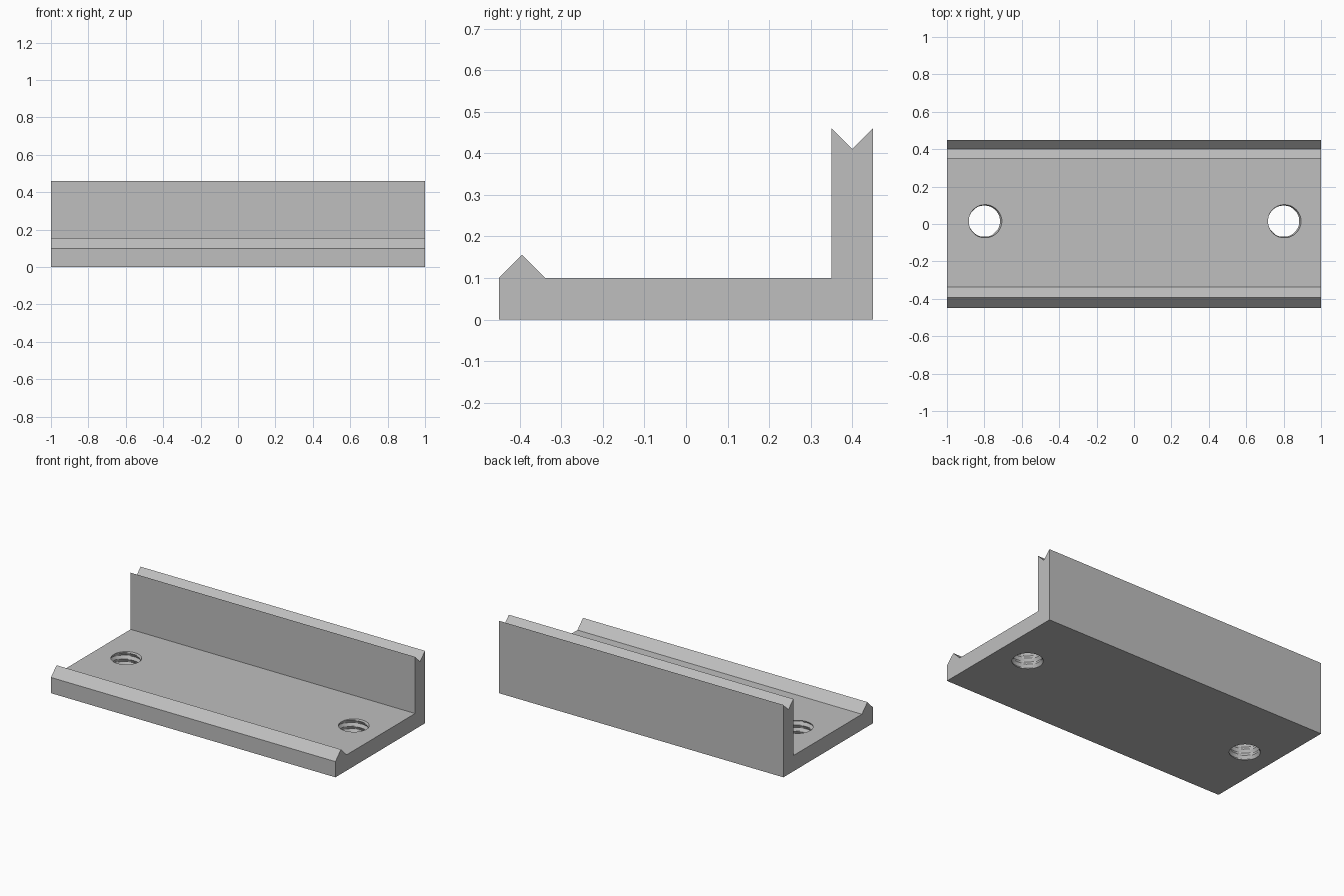
import bpy, bmesh, math

cube = bpy.data.objects.get("Cube")
if cube:
    bpy.data.objects.remove(cube)

# Plain grey material
grey = bpy.data.materials.new("grey")
grey.use_nodes = True
colour = (0.52, 0.52, 0.52, 1)
grey.diffuse_color = colour
grey.node_tree.nodes["Principled BSDF"].inputs["Base Color"].default_value = colour


def make_object(name, bm):
    bmesh.ops.recalc_face_normals(bm, faces=bm.faces)
    mesh = bpy.data.meshes.new(name)
    bm.to_mesh(mesh)
    bm.free()
    mesh.materials.append(grey)
    obj = bpy.data.objects.new(name, mesh)
    bpy.context.collection.objects.link(obj)
    return obj


def threaded_cutter(name, x, y, inner=0.083, depth=0.011, pitch=0.04):
    """Rod with a helical ridge, used to cut a tapped hole."""
    bm = bmesh.new()
    sides, rows, low, high = 48, 28, -0.02, 0.12
    rings = []
    for j in range(rows + 1):
        z = low + (high - low) * j / rows
        ring = []
        for i in range(sides):
            phase = (z / pitch - i / sides) % 1
            r = inner + depth * (1 - abs(2 * phase - 1))
            a = math.tau * i / sides
            ring.append(bm.verts.new((x + r * math.cos(a), y + r * math.sin(a), z)))
        rings.append(ring)
    for lower, upper in zip(rings, rings[1:]):
        for i in range(sides):
            k = (i + 1) % sides
            bm.faces.new((lower[i], lower[k], upper[k]))
            bm.faces.new((lower[i], upper[k], upper[i]))
    bm.faces.new(rings[0])
    bm.faces.new(rings[-1])
    cutter = make_object(name, bm)
    cutter.hide_render = True
    cutter.hide_viewport = True
    return cutter


# Angle bracket: base, front ridge and grooved back wall in one extruded section
section = [(-0.45, 0), (0.45, 0), (0.45, 0.46), (0.40, 0.41), (0.35, 0.46),
           (0.35, 0.10), (-0.338, 0.10), (-0.394, 0.156), (-0.45, 0.10)]
bm = bmesh.new()
end = bm.faces.new([bm.verts.new((-1, y, z)) for y, z in section])
extruded = bmesh.ops.extrude_face_region(bm, geom=[end])["geom"]
bmesh.ops.translate(bm, vec=(2, 0, 0),
                    verts=[v for v in extruded if isinstance(v, bmesh.types.BMVert)])
bracket = make_object("angle_bracket", bm)

# Two tapped holes through the base
cutters = [threaded_cutter(name, x, 0.015)
           for name, x in (("left_hole_cutter", 0.8), ("right_hole_cutter", -0.8))]
for cutter in cutters:
    cut = bracket.modifiers.new(cutter.name, "BOOLEAN")
    cut.operation = "DIFFERENCE"
    cut.solver = "EXACT"
    cut.object = cutter

# Apply the cuts and remove the helpers
bpy.context.view_layer.objects.active = bracket
bracket.select_set(True)
for cutter in cutters:
    bpy.ops.object.modifier_apply(modifier=cutter.name)
    bpy.data.objects.remove(cutter)
